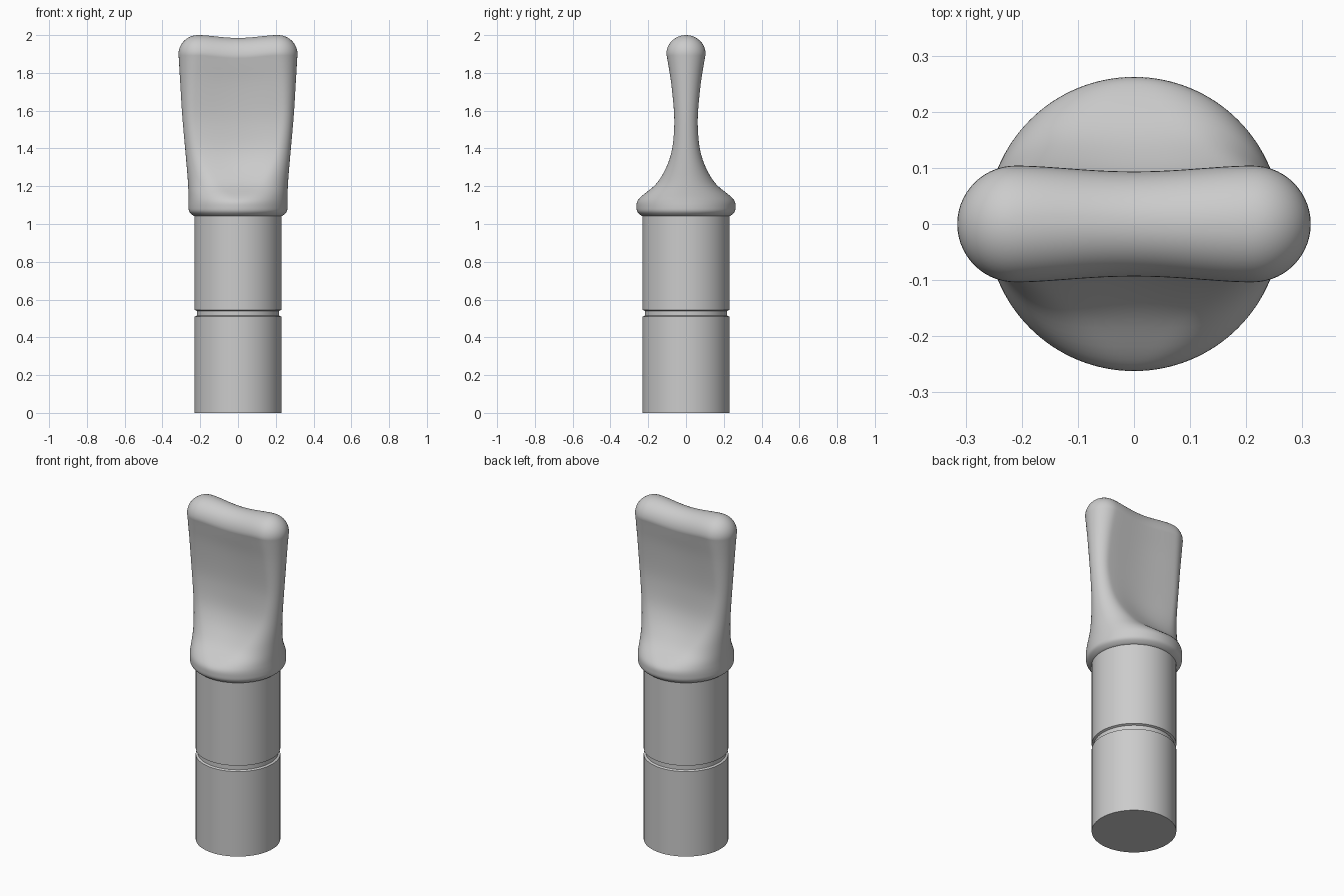
import bpy, bmesh, math

cube = bpy.data.objects.get("Cube")
if cube:
    bpy.data.objects.remove(cube, do_unlink=True)

grey = bpy.data.materials.new("plain grey")
grey.use_nodes = True
COLOUR = (0.6, 0.6, 0.6, 1)
grey.diffuse_color = COLOUR
grey.node_tree.nodes["Principled BSDF"].inputs["Base Color"].default_value = COLOUR

SIDES = 128


def loft(name, rings, angle):
    """Skin a stack of closed rings and cap both ends."""
    bm = bmesh.new()
    loops = [[bm.verts.new(p) for p in ring] for ring in rings]
    for low, high in zip(loops, loops[1:]):
        for i in range(SIDES):
            j = (i + 1) % SIDES
            bm.faces.new((low[i], low[j], high[j], high[i]))
    bm.faces.new(loops[0][::-1])
    bm.faces.new(loops[-1])
    bmesh.ops.recalc_face_normals(bm, faces=bm.faces)
    mesh = bpy.data.meshes.new(name)
    bm.to_mesh(mesh)
    bm.free()
    mesh.materials.append(grey)
    obj = bpy.data.objects.new(name, mesh)
    bpy.context.collection.objects.link(obj)
    bpy.ops.object.select_all(action="DESELECT")
    obj.select_set(True)
    bpy.context.view_layer.objects.active = obj
    bpy.ops.object.shade_smooth_by_angle(angle=math.radians(angle))
    return obj


def stadium(z, w, r, waist=0.0, dip=0.0):
    """Round-ended section, pinched in the middle and sagging by dip."""
    d = max(w - r, 0.0)
    arc, flat = math.pi * r / 2, 2 * d
    total = 4 * arc + 2 * flat
    ring = []
    for i in range(SIDES):
        s = (i / SIDES) * total
        half = s > total / 2
        s -= total / 2 if half else 0
        if s < arc:
            a = s / r
            x, y = d + r * math.cos(a), r * math.sin(a)
        elif s < arc + flat:
            x, y = d - (s - arc), r
        else:
            a = math.pi / 2 + (s - arc - flat) / r
            x, y = -d + r * math.cos(a), r * math.sin(a)
        mid = max(0.0, 1 - (x / d) ** 2) ** 2 if d > 0.01 else 0.0
        y *= 1 - waist * mid
        sign = -1 if half else 1
        ring.append((sign * x, sign * y, z - dip * mid))
    return ring


def smooth_path(keys, steps):
    """Catmull-Rom interpolation through key tuples."""
    pts = [keys[0]] + keys + [keys[-1]]
    out = []
    for a, b, c, d in zip(pts, pts[1:], pts[2:], pts[3:]):
        for k in range(steps):
            t = k / steps
            out.append(tuple(
                q + 0.5 * t * (r - p + t * (2 * p - 5 * q + 4 * r - s + t * (3 * (q - r) + s - p)))
                for p, q, r, s in zip(a, b, c, d)))
    return out + [keys[-1]]


# Cylindrical handle with a narrow groove
handle = [(0, .23), (.51, .23), (.515, .218), (.54, .218), (.545, .23), (1.06, .23)]
loft("handle", [stadium(z, r, r) for z, r in handle], 30)

# Flared blade growing out of a round collar: height, half width, half depth, pinch
collar = [(1.04, .225, .225, 0), (1.047, .24, .24, 0), (1.065, .258, .258, 0),
          (1.09, .262, .262, 0), (1.12, .262, .258, 0), (1.15, .262, .232, 0)]
blade = [(1.2, .264, .17, 0), (1.25, .267, .131, .03), (1.32, .273, .096, .1),
         (1.4, .28, .073, .15), (1.5, .289, .063, .15), (1.6, .297, .064, .14),
         (1.75, .306, .079, .12), (1.85, .312, .095, .1), (1.9, .315, .104, .1)]
rings = []
for z, w, r, waist in smooth_path(collar + blade, 4):
    dip = .015 * max(0.0, (z - 1.7) / .2)
    rings.append(stadium(z, w, r, waist, dip))

# Rounded tip
for k in range(1, 13):
    a = math.pi / 2 * k / 12.05
    r = .104 * math.cos(a)
    rings.append(stadium(1.9 + .1 * math.sin(a), .211 + r, r, .1, .015))
loft("blade", rings, 60)
